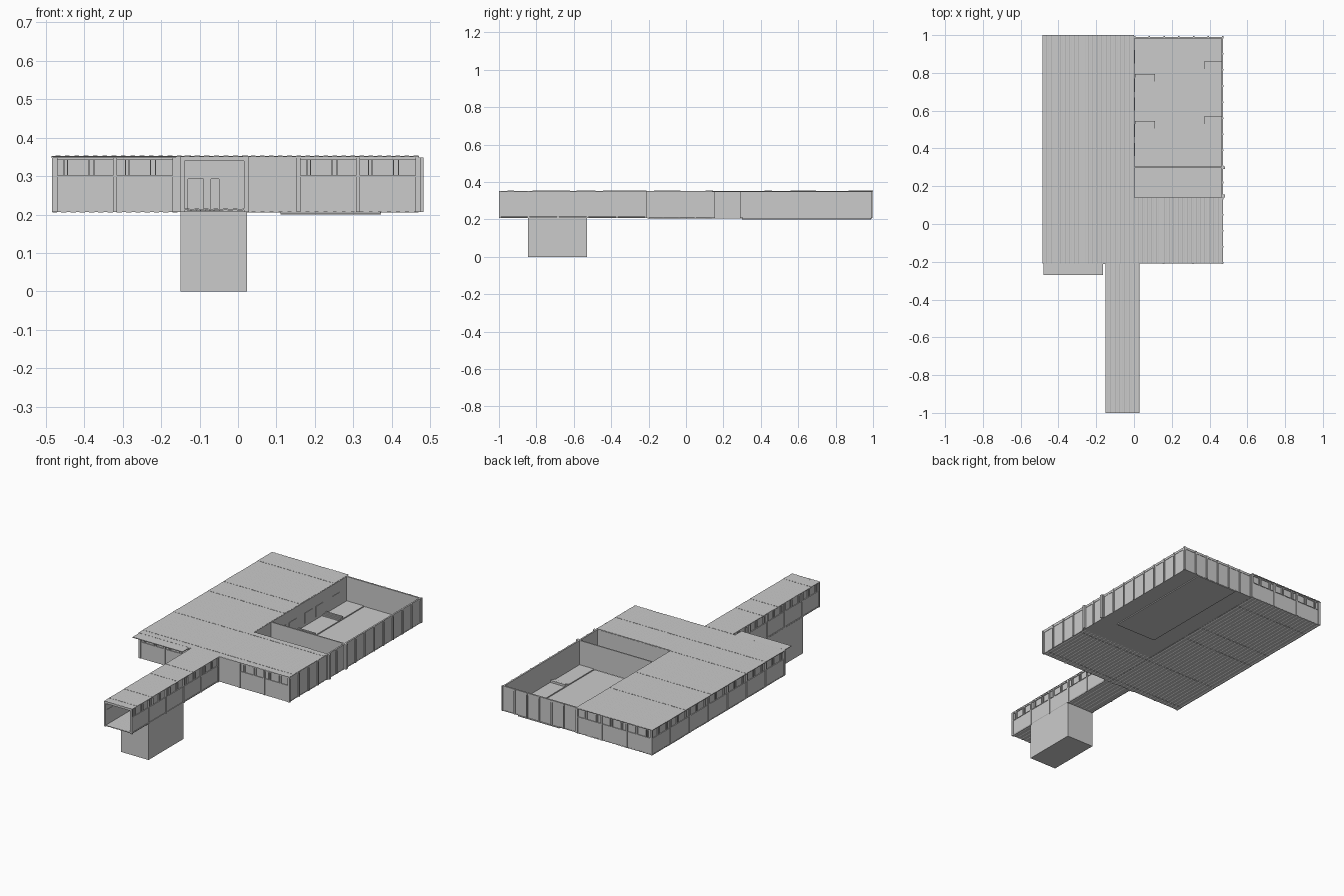
import bpy, bmesh, math

if "Cube" in bpy.data.objects:
    bpy.data.objects.remove(bpy.data.objects["Cube"])

Z0, Z1 = 0.207, 0.349      # floor and roof levels


def finish(name, bm):
    bmesh.ops.recalc_face_normals(bm, faces=bm.faces)
    me = bpy.data.meshes.new(name)
    bm.to_mesh(me)
    bm.free()
    ob = bpy.data.objects.new(name, me)
    bpy.context.collection.objects.link(ob)
    return ob


def add_box(bm, x0, x1, y0, y1, z0, z1):
    vs = bmesh.ops.create_cube(bm, size=1)['verts']
    for v in vs:
        v.co.x = x0 if v.co.x < 0 else x1
        v.co.y = y0 if v.co.y < 0 else y1
        v.co.z = z0 if v.co.z < 0 else z1


def boxes(name, *items):
    bm = bmesh.new()
    for b in items:
        add_box(bm, *b)
    return finish(name, bm)


def wall_box(bm, axis, pos, side, u0, u1, d0, d1, z0, z1):
    """Box along a wall: u runs along it, d is distance outwards."""
    a, b = sorted((pos + side * d0, pos + side * d1))
    if axis == 'x':
        add_box(bm, u0, u1, a, b, z0, z1)
    else:
        add_box(bm, a, b, u0, u1, z0, z1)


def window_wall(name, axis, pos, side, u0, u1, bays, sill=0.30):
    """Spandrel below, recessed panes with mullions above, piers between bays."""
    bm = bmesh.new()

    def wb(*a):
        wall_box(bm, axis, pos, side, *a)
    wb(u0, u1, -0.008, 0, Z0, sill)
    wb(u0, u1, -0.008, 0, 0.343, Z1)
    wb(u0, u1, -0.006, -0.004, sill, 0.343)
    step = (u1 - u0) / bays
    for i in range(bays + 1):
        u = min(max(u0 + i * step, u0 + 0.005), u1 - 0.005)
        wb(u - 0.005, u + 0.005, -0.008, 0.004, Z0, Z1)
    for i in range(bays):
        a = u0 + i * step
        for f in (0.17, 0.23, 0.58, 0.66):
            wb(a + f * step - 0.0015, a + f * step + 0.0015, -0.006, 0.0015, sill, 0.343)
        wb(a, a + step, -0.002, 0.002, sill - 0.002, sill + 0.002)
    finish(name, bm)


def panel_wall(name, axis, pos, side, u0, u1, ribs=0):
    """Blind wall with raised vertical ribs and a mid rail."""
    bm = bmesh.new()
    wall_box(bm, axis, pos, side, u0, u1, -0.007, 0, Z0, Z1)
    for i in range(ribs + 1 if ribs else 0):
        u = u0 + 0.004 + i * (u1 - u0 - 0.008) / ribs
        wall_box(bm, axis, pos, side, u - 0.004, u + 0.004, 0, 0.006, Z0, Z1)
    if ribs:
        wall_box(bm, axis, pos, side, u0, u1, 0, 0.002, 0.336, Z1)
    finish(name, bm)


def corrugated(name, x0, x1, y0, y1, z, cuts=(), thick=0.004, amp=0.0015):
    """Trapezoid-profile sheets laid in strips, alternate strips lapping."""
    bm = bmesh.new()
    edges = [y0] + sorted(c for c in cuts if y0 < c < y1) + [y1]
    n = max(2, round((x1 - x0) / 0.024))
    p = (x1 - x0) / n
    for k, (a, b) in enumerate(zip(edges, edges[1:])):
        off = 0.001 * (k % 2)
        prof = []
        for i in range(n):
            for f, h in ((0, 0), (0.4, 0), (0.5, amp), (0.9, amp)):
                prof.append((x0 + (i + f) * p, z + h + off))
        prof.append((x1, z + off))
        rows = [[bm.verts.new((x, y, h)) for x, h in prof] for y in (a, b)]
        for i in range(len(prof) - 1):
            bm.faces.new((rows[0][i], rows[0][i + 1], rows[1][i + 1], rows[1][i]))
    ob = finish(name, bm)
    mod = ob.modifiers.new("thickness", 'SOLIDIFY')
    mod.thickness = thick
    mod.offset = 0
    return ob


# Roof sheets: main block, right wing, front eave and footbridge
seams = (0.87, 0.695, 0.56, 0.46, 0.42, 0.145, 0.105, -0.03, -0.17)
corrugated("main_roof", -0.485, 0, -0.21, 1.0, Z1, seams)
corrugated("wing_roof", 0, 0.47, -0.21, 0.14, Z1, seams)
boxes("front_eave", (-0.48, -0.163, -0.27, -0.21, 0.347, 0.351))
corrugated("bridge_roof", -0.15, 0.027, -1.0, -0.21, Z1,
           (-0.445, -0.485, -0.585, -0.62, -0.82, -0.92, -0.955))

# Corrugated floor decks
corrugated("main_floor", -0.482, 0, -0.205, 0.995, Z0, seams)
corrugated("wing_floor", 0, 0.47, -0.205, 0.14, Z0, seams)
corrugated("bridge_floor", -0.15, 0.025, -1.0, -0.205, 0.212)

# Court floor: raised rim around a slightly sunken middle slab
boxes("court_floor",
      (0, 0.112, 0.30, 0.99, 0.206, 0.210),
      (0.37, 0.47, 0.30, 0.99, 0.206, 0.210),
      (0, 0.47, 0.14, 0.30, 0.206, 0.210),
      (0.11, 0.372, 0.30, 0.99, 0.2005, 0.204),
      (0.11, 0.112, 0.30, 0.99, 0.2005, 0.210),
      (0.37, 0.372, 0.30, 0.99, 0.2005, 0.210))

# Low step sets at both sides of the court
treads = []
for xa, xb, ya in ((0.005, 0.11, 0.755), (0.005, 0.11, 0.505),
                   (0.37, 0.465, 0.82), (0.37, 0.465, 0.53)):
    treads += [(xa, xb, ya + i * 0.01, ya + i * 0.01 + 0.01, 0.21, 0.213 + i * 0.003)
               for i in range(4)]
boxes("court_steps", *treads)

# Outer walls
window_wall("left_wall", 'y', -0.48, -1, -0.21, 0.998, 7)
window_wall("back_wall_left", 'x', 0.994, 1, -0.48, 0, 3)
panel_wall("back_wall_court", 'x', 0.988, 1, 0, 0.475, 6)
panel_wall("right_wall", 'y', 0.469, 1, -0.21, 0.99, 14)
boxes("right_corner_post", (0.465, 0.483, 0.14, 0.155, Z0, Z1),
      (0.465, 0.483, 0.29, 0.305, Z0, Z1))
window_wall("front_wall_left", 'x', -0.207, -1, -0.48, -0.16, 2)
window_wall("front_wall_right", 'x', -0.207, -1, 0.152, 0.472, 2)
panel_wall("front_wall_middle", 'x', -0.207, -1, 0.025, 0.152)

# Walls around the open court and the light well
panel_wall("court_side_wall", 'y', 0.003, 1, 0.14, 0.99)
panel_wall("light_well_wall", 'x', 0.141, 1, 0, 0.47)
panel_wall("court_front_wall", 'x', 0.304, 1, 0, 0.47)
boxes("court_wall_windows", *[(0.003, 0.005, y, y + 0.07, 0.225, 0.285)
                              for y in (0.36, 0.46, 0.6, 0.7, 0.85)])

# Footbridge sides, entrance frame and the doorway into the building
window_wall("bridge_right_wall", 'y', 0.024, 1, -1.0, -0.21, 5)
window_wall("bridge_left_wall", 'y', -0.147, -1, -1.0, -0.21, 5)
boxes("bridge_entrance_frame",
      (-0.15, -0.143, -1.0, -0.99, Z0, Z1),
      (0.018, 0.025, -1.0, -0.99, Z0, Z1),
      (-0.15, 0.025, -1.0, -0.99, 0.339, 0.351))
boxes("bridge_inner_doorway",
      (-0.16, -0.13, -0.213, -0.205, Z0, Z1),
      (-0.05, 0.025, -0.213, -0.205, Z0, Z1),
      (-0.13, -0.05, -0.213, -0.205, 0.293, Z1),
      (-0.09, -0.07, -0.216, -0.205, 0.215, 0.293))

# Solid pier below the footbridge
boxes("bridge_pier", (-0.15, 0.024, -0.845, -0.53, 0, 0.209))
